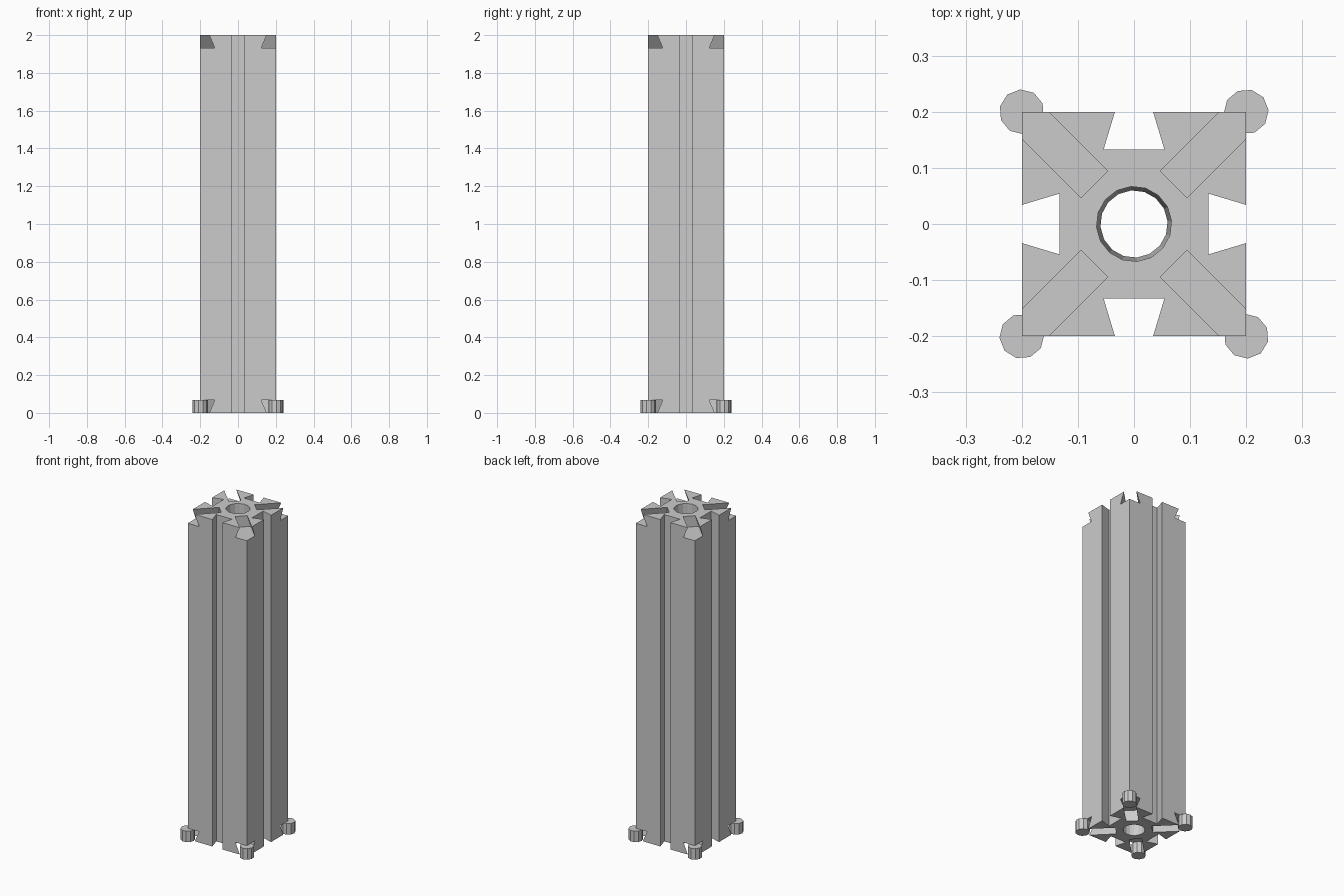
import bpy, bmesh
from math import cos, sin, pi, radians
from mathutils import Matrix

if "Cube" in bpy.data.objects:
    bpy.data.objects.remove(bpy.data.objects["Cube"], do_unlink=True)

HALF, HEIGHT, DEPTH = 0.2, 2.0, 0.067
NECK, FLARE = 0.034, 0.3      # dovetail half width at the mouth, widening per depth

grey = bpy.data.materials.new("plain grey")
grey.use_nodes = True
grey.diffuse_color = (0.6, 0.6, 0.6, 1)
grey.node_tree.nodes["Principled BSDF"].inputs["Base Color"].default_value = (0.6, 0.6, 0.6, 1)


def prism(name, lower, upper):
    """Solid between two matching loops of points."""
    bm = bmesh.new()
    a = [bm.verts.new(p) for p in lower]
    b = [bm.verts.new(p) for p in upper]
    n = len(a)
    bm.faces.new(a[::-1])
    bm.faces.new(b)
    for i in range(n):
        j = (i + 1) % n
        bm.faces.new((a[i], a[j], b[j], b[i]))
    bmesh.ops.recalc_face_normals(bm, faces=bm.faces)
    mesh = bpy.data.meshes.new(name)
    bm.to_mesh(mesh)
    bm.free()
    mesh.materials.append(grey)
    obj = bpy.data.objects.new(name, mesh)
    bpy.context.collection.objects.link(obj)
    return obj


def ring(radius, sides, z, start, centre=(0, 0)):
    return [(centre[0] + radius * cos(start + 2 * pi * i / sides),
             centre[1] + radius * sin(start + 2 * pi * i / sides), z) for i in range(sides)]


def dovetail(t):
    return NECK + FLARE * t


def cut(target, cutter):
    mod = target.modifiers.new("cut", "BOOLEAN")
    mod.operation, mod.solver, mod.object = "DIFFERENCE", "EXACT", cutter
    bpy.context.view_layer.objects.active = target
    bpy.ops.object.modifier_apply(modifier=mod.name)
    bpy.data.objects.remove(cutter, do_unlink=True)


# Square post with a dovetail groove down each side
wide = dovetail(DEPTH)
side = [(HALF, -HALF), (HALF, -NECK), (HALF - DEPTH, -wide), (HALF - DEPTH, wide), (HALF, NECK)]
outline = []
for k in range(4):
    c, s = cos(k * pi / 2), sin(k * pi / 2)
    outline += [(x * c - y * s, x * s + y * c) for x, y in side]
post = prism("post", [(x, y, 0) for x, y in outline], [(x, y, HEIGHT) for x, y in outline])

# Slightly tapered bore through the middle
cut(post, prism("bore_cutter", ring(0.06, 16, -0.01, radians(4.6)),
                ring(0.067, 16, HEIGHT + 0.01, radians(4.6))))

# Diagonal dovetail slots in both ends, open at the corners
for end, inward in ((HEIGHT, -1), (0, 1)):
    for k in range(4):
        section = [(sign * dovetail(t), end + inward * t)
                   for sign, t in ((-1, -0.02), (1, -0.02), (1, DEPTH), (-1, DEPTH))]
        cutter = prism("slot_cutter", [(0.1, y, z) for y, z in section],
                       [(0.35, y, z) for y, z in section])
        cutter.data.transform(Matrix.Rotation(pi / 4 + k * pi / 2, 4, "Z"))
        cut(post, cutter)

# Ten-sided pegs standing in the bottom corner slots
for k, where in enumerate(("back_left", "back_right", "front_right", "front_left")):
    peg = prism("peg_" + where, ring(0.04, 10, 0, radians(4), (HALF, HALF)),
                ring(0.04, 10, DEPTH, radians(4), (HALF, HALF)))
    peg.data.transform(Matrix.Rotation(k * pi / 2, 4, "Z"))
